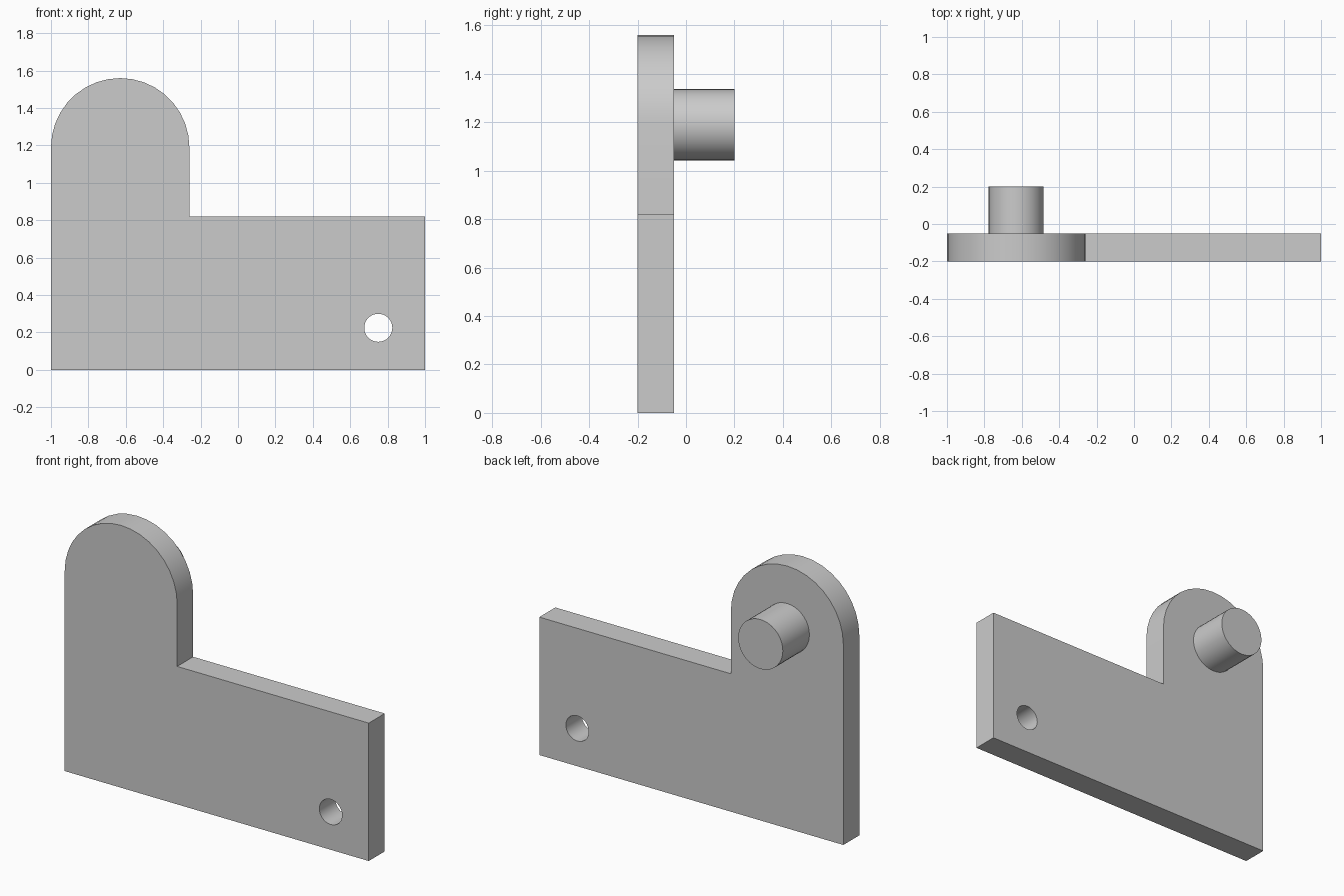
import bpy
import bmesh
from math import sin, cos, pi

cube = bpy.data.objects.get("Cube")
if cube:
    bpy.data.objects.remove(cube, do_unlink=True)

FRONT, MID, BACK = -0.2, -0.05, 0.2
LUG_X, LUG_Z, LUG_R = -0.63, 1.19, 0.37
ARC_STEPS = 18

grey = bpy.data.materials.new("plain grey")
grey.use_nodes = True
grey.diffuse_color = (0.6, 0.6, 0.6, 1)
grey.node_tree.nodes["Principled BSDF"].inputs["Base Color"].default_value = (0.6, 0.6, 0.6, 1)


def prism(name, outline, y0, y1):
    """Extrude an outline of (x, z) points from y0 to y1."""
    bm = bmesh.new()
    face = bm.faces.new([bm.verts.new((x, y0, z)) for x, z in outline])
    side = bmesh.ops.extrude_face_region(bm, geom=[face])["geom"]
    bmesh.ops.translate(bm, vec=(0, y1 - y0, 0),
                        verts=[v for v in side if isinstance(v, bmesh.types.BMVert)])
    bmesh.ops.recalc_face_normals(bm, faces=bm.faces)
    mesh = bpy.data.meshes.new(name)
    bm.to_mesh(mesh)
    bm.free()
    mesh.materials.append(grey)
    obj = bpy.data.objects.new(name, mesh)
    bpy.context.collection.objects.link(obj)
    return obj


def arc(cx, cz, r, sweep, steps):
    return [(cx + r * cos(sweep * i / steps), cz + r * sin(sweep * i / steps))
            for i in range(steps + 1)]


def activate(obj):
    bpy.ops.object.select_all(action="DESELECT")
    obj.select_set(True)
    bpy.context.view_layer.objects.active = obj


# Flat bracket with a rounded upright lug
outline = [(-1, 0), (1, 0), (1, 0.82), (LUG_X + LUG_R, 0.82)]
plate = prism("bracket_plate", outline + arc(LUG_X, LUG_Z, LUG_R, pi, ARC_STEPS), FRONT, MID)

# Through hole in the low corner
cutter = prism("hole_cutter", arc(0.75, 0.225, 0.075, 2 * pi, 32)[:-1], FRONT - 0.1, MID + 0.1)
cut = plate.modifiers.new("hole", "BOOLEAN")
cut.operation = "DIFFERENCE"
cut.solver = "EXACT"
cut.object = cutter
activate(plate)
bpy.ops.object.modifier_apply(modifier=cut.name)
bpy.data.objects.remove(cutter, do_unlink=True)

# Round pin behind the lug
pin = prism("pin", arc(LUG_X, LUG_Z, 0.147, 2 * pi, 36)[:-1], MID, BACK)

for obj in (plate, pin):
    activate(obj)
    bpy.ops.object.shade_smooth_by_angle(angle=pi / 6)
